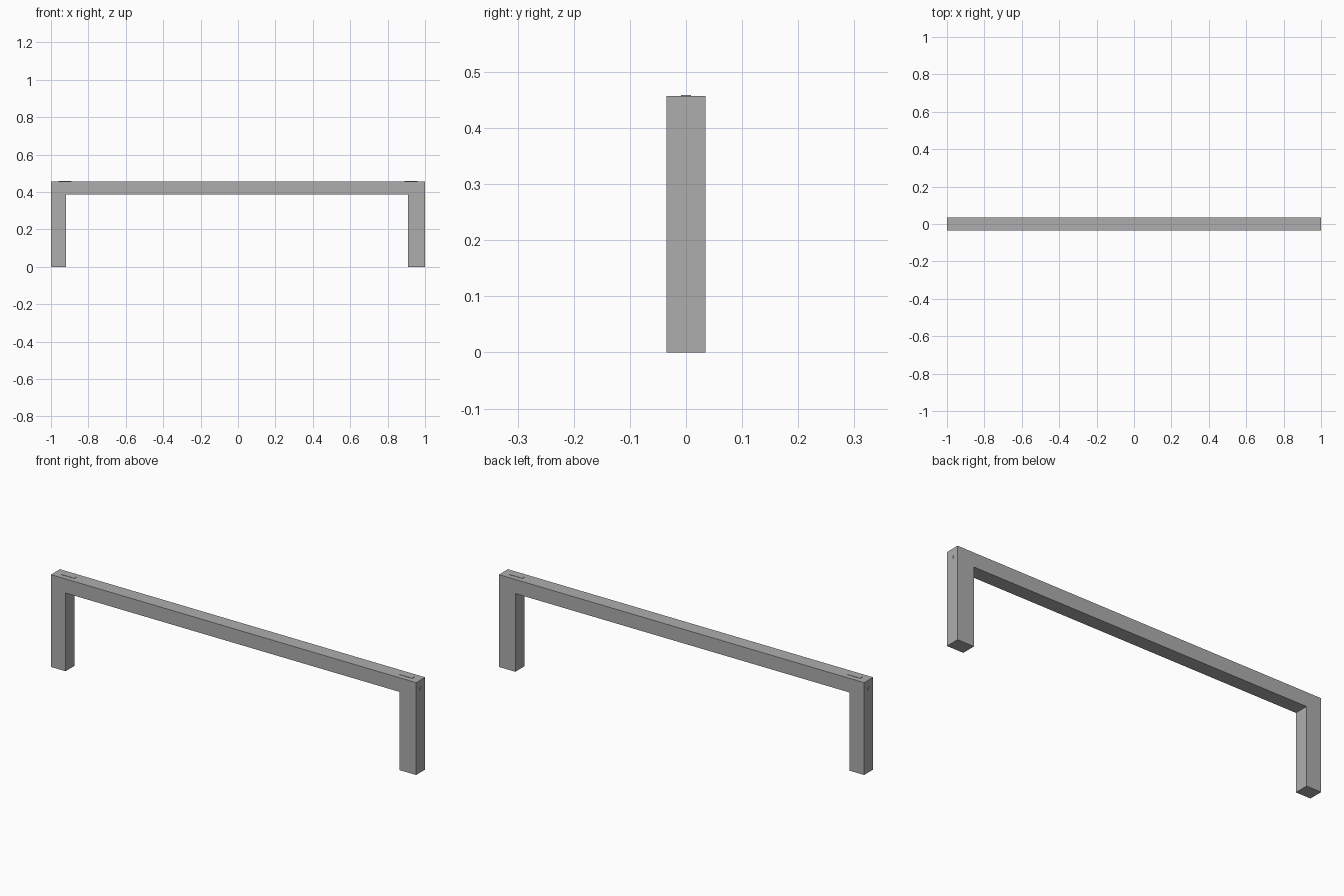
import bpy
import bmesh

cube = bpy.data.objects.get("Cube")
if cube:
    bpy.data.objects.remove(cube, do_unlink=True)

HALF_DEPTH = 0.035
TOP = 0.457

grey = bpy.data.materials.new("satin grey")
grey.use_nodes = True
colour = (0.42, 0.42, 0.42, 1)
grey.diffuse_color = colour
grey.node_tree.nodes["Principled BSDF"].inputs["Base Color"].default_value = colour


def add_object(name, bm):
    bmesh.ops.recalc_face_normals(bm, faces=bm.faces)
    mesh = bpy.data.meshes.new(name)
    bm.to_mesh(mesh)
    bm.free()
    mesh.materials.append(grey)
    obj = bpy.data.objects.new(name, mesh)
    bpy.context.collection.objects.link(obj)
    return obj


def add_box(name, centre, size):
    bm = bmesh.new()
    bmesh.ops.create_cube(bm, size=1)
    bmesh.ops.scale(bm, vec=size, verts=bm.verts)
    bmesh.ops.translate(bm, vec=centre, verts=bm.verts)
    return add_object(name, bm)


# Bar and both legs: one profile extruded through the depth
profile = [(-1, 0), (-0.92, 0), (-0.92, 0.387), (0.91, 0.387),
           (0.91, 0), (1, 0), (1, TOP), (-1, TOP)]
bm = bmesh.new()
face = bm.faces.new([bm.verts.new((x, -HALF_DEPTH, z)) for x, z in profile])
back = bmesh.ops.extrude_face_region(bm, geom=[face])["geom"]
bmesh.ops.translate(bm, vec=(0, 2 * HALF_DEPTH, 0),
                    verts=[v for v in back if isinstance(v, bmesh.types.BMVert)])
add_object("bar_frame", bm)

# Thin inlay plates on the top and the ends
for side, sign in (("left", 1), ("right", -1)):
    add_box(f"{side}_top_plate", (sign * 0.925, 0, TOP), (0.07, 0.018, 0.003))
    add_box(f"{side}_end_plate", (sign * 0.9995, 0, 0.415), (0.003, 0.014, 0.014))
